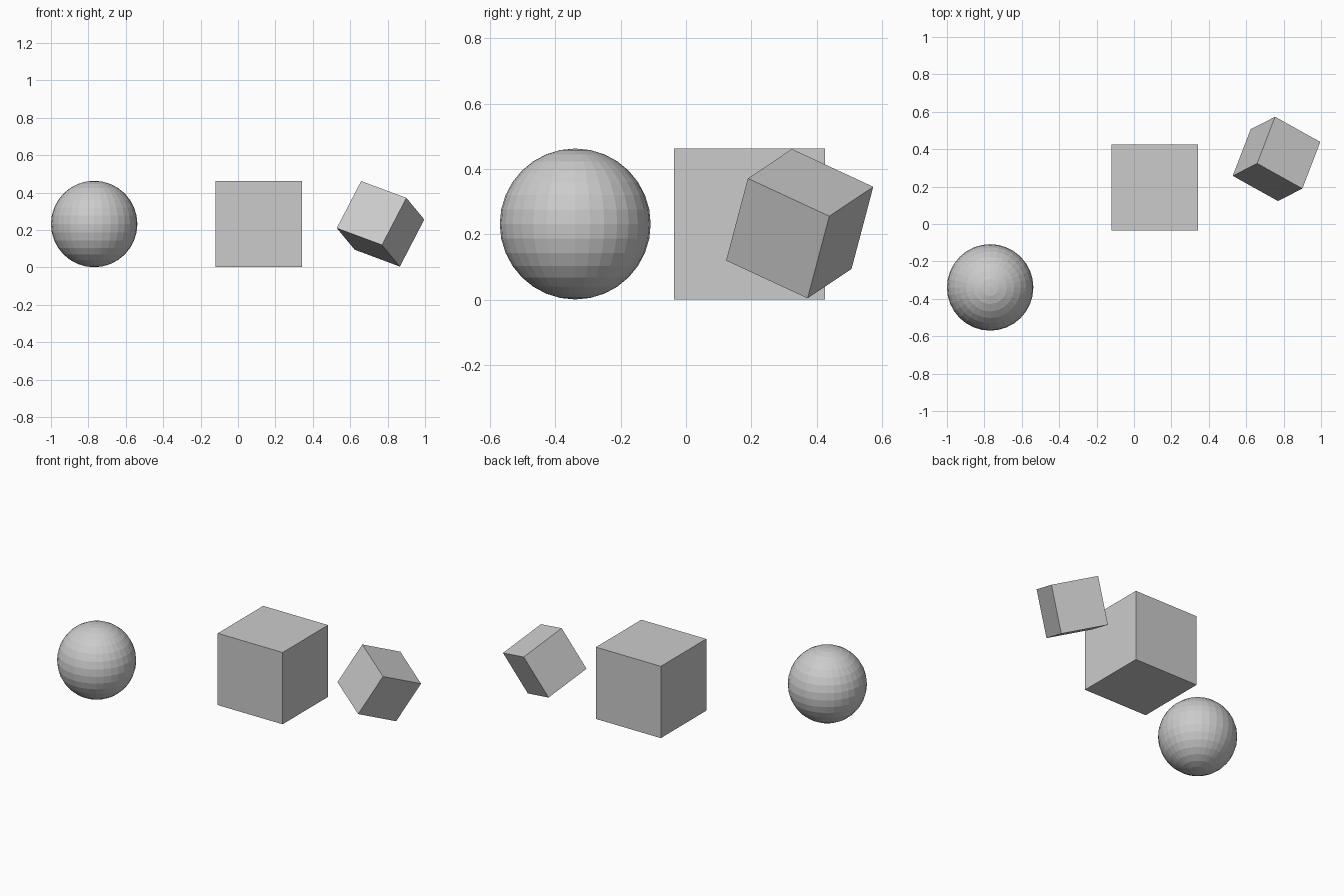
import bpy
from math import radians

if "Cube" in bpy.data.objects:
    bpy.data.objects.remove(bpy.data.objects["Cube"])


def add_cube(name, size, location, rotation=(0, 0, 0)):
    bpy.ops.mesh.primitive_cube_add(
        size=size, location=location,
        rotation=[radians(a) for a in rotation])
    bpy.context.object.name = name


# Faceted ball at the front left
bpy.ops.mesh.primitive_uv_sphere_add(
    segments=32, ring_count=16, radius=0.231, location=(-0.769, -0.339, 0.232))
bpy.context.object.name = "ball"

# Large upright cube in the middle
add_cube("large_cube", 0.462, (0.112, 0.195, 0.232))

# Small tilted cube at the right
add_cube("small_tilted_cube", 0.291, (0.762, 0.348, 0.233), (-24.7, 18.0, -29.1))
